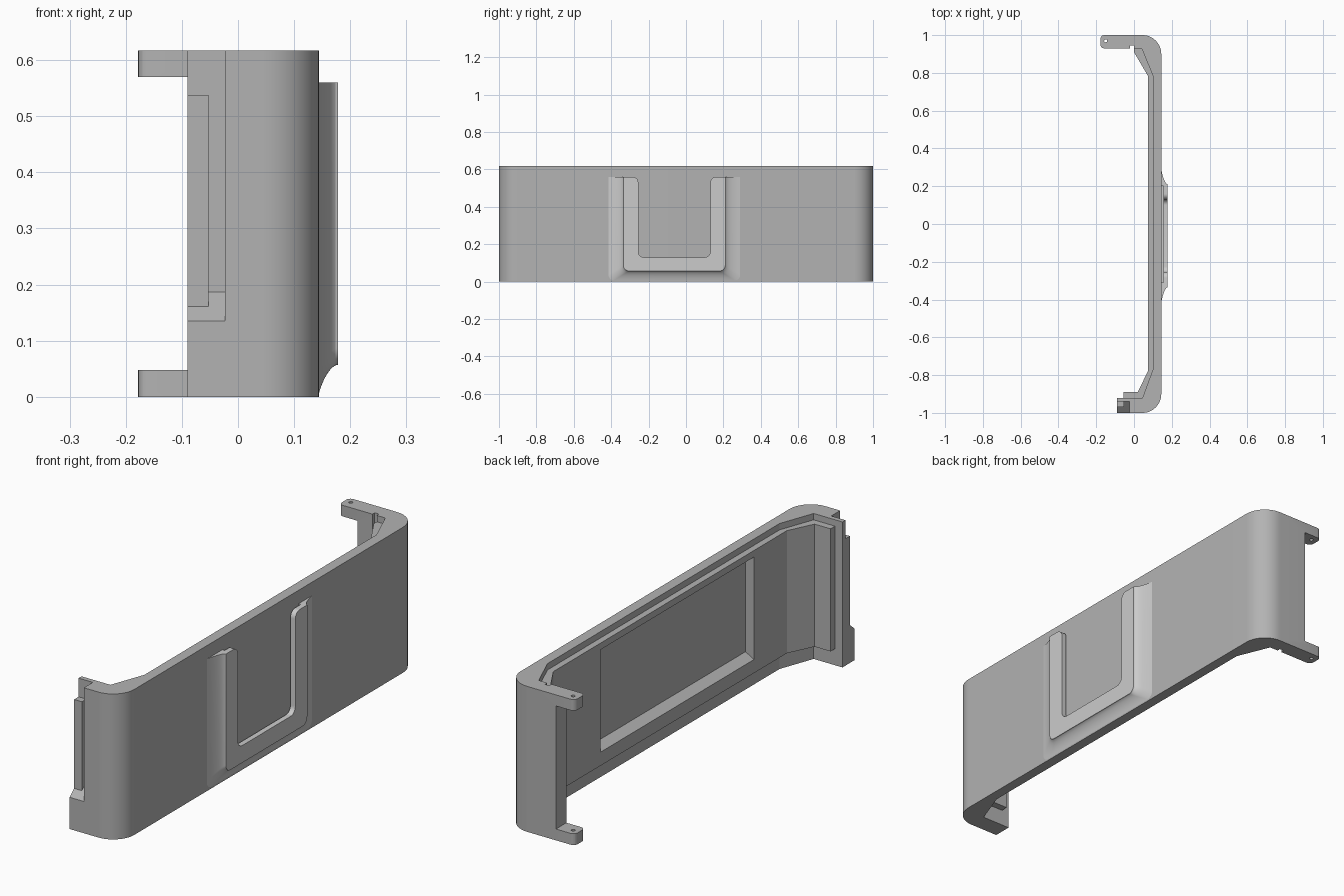
import bpy, bmesh
from math import sin, cos, pi, radians

if "Cube" in bpy.data.objects:
    bpy.data.objects.remove(bpy.data.objects["Cube"])

H = 0.617
FACE = 0.1445   # outer face of the panel


def finish(name, bm):
    bmesh.ops.recalc_face_normals(bm, faces=bm.faces)
    me = bpy.data.meshes.new(name)
    bm.to_mesh(me)
    bm.free()
    ob = bpy.data.objects.new(name, me)
    bpy.context.collection.objects.link(ob)
    return ob


def loft(name, rings):
    """Skin equal-length closed rings and cap both ends."""
    bm = bmesh.new()
    vs = [[bm.verts.new(p) for p in r] for r in rings]
    n = len(vs[0])
    for a, b in zip(vs, vs[1:]):
        for i in range(n):
            bm.faces.new((a[i], a[(i + 1) % n], b[(i + 1) % n], b[i]))
    bm.faces.new(vs[0])
    bm.faces.new(vs[-1])
    return finish(name, bm)


def prism(name, pts, axis, lo, hi):
    """Extrude a 2D profile along x, y or z."""
    place = {'x': lambda p, t: (t, p[0], p[1]),
             'y': lambda p, t: (p[0], t, p[1]),
             'z': lambda p, t: (p[0], p[1], t)}[axis]
    return loft(name, [[place(p, t) for p in pts] for t in (lo, hi)])


def box(name, x, y, z):
    return prism(name, [(x[0], y[0]), (x[1], y[0]), (x[1], y[1]), (x[0], y[1])], 'z', *z)


def arc(cx, cy, r, a0, a1, n=8):
    return [(cx + r * cos(radians(a0 + (a1 - a0) * i / n)),
             cy + r * sin(radians(a0 + (a1 - a0) * i / n))) for i in range(n + 1)]


def combine(ob, other, op='DIFFERENCE'):
    m = ob.modifiers.new(op, 'BOOLEAN')
    m.object, m.operation, m.solver = other, op, 'EXACT'
    bpy.context.view_layer.objects.active = ob
    bpy.ops.object.modifier_apply(modifier=m.name)
    bpy.data.objects.remove(other)


def smooth(ob):
    bpy.ops.object.select_all(action='DESELECT')
    ob.select_set(True)
    bpy.context.view_layer.objects.active = ob
    bpy.ops.object.shade_smooth_by_angle(angle=radians(18))


# Outer shell: C-shaped panel with rounded corners and two end arms
cx = FACE - 0.1
outer = [(-0.09, -1)] + arc(cx, -0.9, 0.1, -90, 0, 12) + arc(cx, 0.9, 0.1, 0, 90, 12)
lug_end = arc(-0.158, 0.98, 0.02, 90, 180, 5) + arc(-0.158, 0.95, 0.02, 180, 270, 5)
inner = [(-0.02, 0.93), (-0.02, 0.945), (0, 0.945), (0, 0.93), (0.04, 0.93),
         (0.1, 0.785), (0.1, -0.77), (0.045, -0.92), (-0.09, -0.92)]
shell = prism("cover_panel", outer + lug_end + inner, 'z', 0, H)

# Inner lip, stepped back from the top and bottom edges
lip = prism("inner_lip", [(0.073, 0.785), (0.0, 0.91), (0.0, 0.935), (0.05, 0.935),
                          (0.11, 0.79), (0.11, -0.775), (0.055, -0.93), (-0.055, -0.93),
                          (-0.055, -0.89), (0.02, -0.89), (0.073, -0.78)], 'z', 0.07, 0.59)
combine(shell, lip, 'UNION')

# Gap between the two hinge lugs
combine(shell, box("lug_gap", (-0.3, -0.09), (0.85, 1.1), (0.048, 0.57)))
# Hinge pin holes
combine(shell, prism("pin_hole", arc(-0.15, 0.97, 0.008, 0, 337.5, 15), 'z', -0.1, 0.8))
# Rectangular recess on the inside face, with a sloped lower edge
combine(shell, prism("inner_recess", [(0.033, 0.105), (0.113, 0.15), (0.113, 0.562),
                                      (0.033, 0.562)], 'y', -0.56, 0.47))
# Latch recess with a sloped floor at the free end
combine(shell, prism("latch_recess", [(-1.01, 0.126), (-0.94, 0.187), (-0.94, 0.7),
                                      (-1.01, 0.7)], 'x', -0.2, -0.023))
# Latch rib
combine(shell, box("latch_rib", (-0.09, -0.053), (-0.97, -0.93), (0.155, 0.538)), 'UNION')
smooth(shell)

# Darker grey for the panel
dark = bpy.data.materials.new("dark_grey")
dark.diffuse_color = (0.45, 0.45, 0.45, 1)
dark.use_nodes = True
dark.node_tree.nodes["Principled BSDF"].inputs["Base Color"].default_value = dark.diffuse_color
shell.data.materials.clear()
shell.data.materials.append(dark)

# U-shaped card holder with a concave flared skirt
Y0, Y1, Z0, TOP = -0.335, 0.21, 0.057, 0.56
rings = []
for i in range(-1, 9):
    a = max(i, 0) / 8 * pi / 2
    rise = 0.6 * (1 - cos(a)) + 0.4 * sin(a)      # concave but creased at the panel
    x = FACE + (0.178 - FACE) * rise if i >= 0 else 0.135
    k = 1 - sin(a)
    oy, oz, r = 0.08 * k, 0.05 * k, 0.03
    ring = ([(Y0 - oy, TOP)] + arc(Y0 - oy + r, Z0 - oz + r, r, 180, 270)
            + arc(Y1 + oy - r, Z0 - oz + r, r, 270, 360) + [(Y1 + oy, TOP)])
    rings.append([(x, y, z) for y, z in ring])
holder = loft("card_holder", rings)

# Opening of the U, rounded at the bottom corners and leg tips
r = 0.03
opening = (arc(-0.255 + r, 0.13 + r, r, 180, 270) + arc(0.13 - r, 0.13 + r, r, 270, 360)
           + arc(0.13 + r, TOP - r, r, 180, 90) + [(0.13 + r, 0.7), (-0.255 - r, 0.7)]
           + arc(-0.255 - r, TOP - r, r, 90, 0))
combine(holder, prism("u_opening", opening, 'x', 0.1, 0.25))
# Card slot behind the legs
combine(holder, box("card_slot", (0.1, 0.155), (-0.31, 0.2), (0.1, 0.7)))
smooth(holder)
